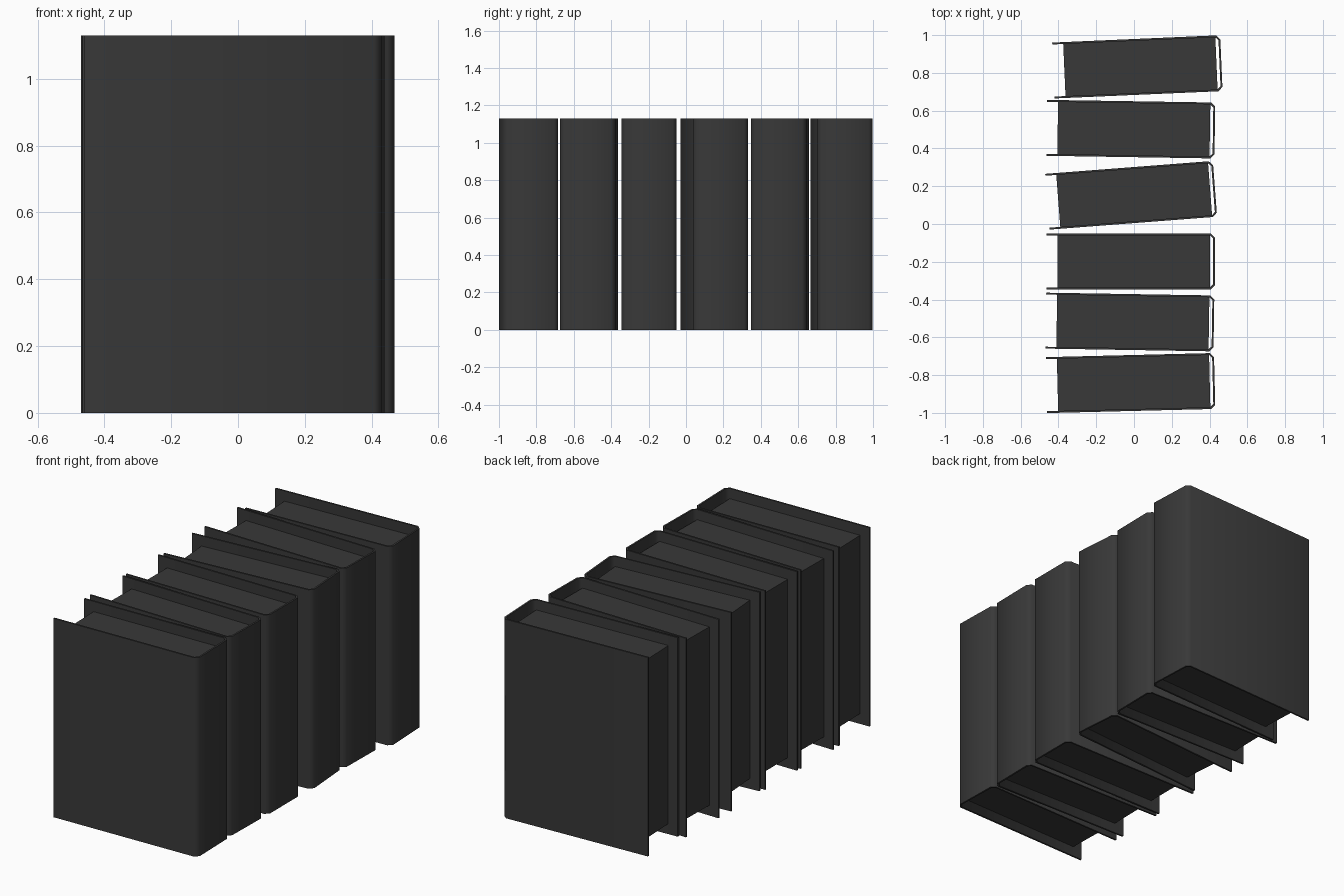
import bpy, bmesh
from math import radians

if "Cube" in bpy.data.objects:
    bpy.data.objects.remove(bpy.data.objects["Cube"])

L, T, H = 0.89, 0.296, 1.13      # book length, thickness, height
WALL, CH, INSET = 0.010, 0.022, 0.058

mat = bpy.data.materials.new("dark_grey")
mat.diffuse_color = (0.04, 0.04, 0.04, 1)
mat.use_nodes = True
mat.node_tree.nodes["Principled BSDF"].inputs["Base Color"].default_value = mat.diffuse_color


def extrude(name, outline, z0, z1, x, y, angle):
    """Closed xy outline pulled up from z0 to z1, then placed and turned."""
    bm = bmesh.new()
    face = bm.faces.new([bm.verts.new((px, py, z0)) for px, py in outline])
    top = bmesh.ops.extrude_face_region(bm, geom=[face])["geom"]
    bmesh.ops.translate(bm, vec=(0, 0, z1 - z0),
                        verts=[v for v in top if isinstance(v, bmesh.types.BMVert)])
    bmesh.ops.recalc_face_normals(bm, faces=bm.faces)
    me = bpy.data.meshes.new(name)
    bm.to_mesh(me)
    bm.free()
    me.materials.append(mat)
    ob = bpy.data.objects.new(name, me)
    bpy.context.collection.objects.link(ob)
    ob.location = (x, y, 0)
    ob.rotation_euler.z = radians(angle)
    return ob


def half(d):
    """Lower half of the cover section, moved inward by d."""
    k = CH - d * 0.586
    return [(-L / 2, -T / 2 + d), (L / 2 - d - k, -T / 2 + d), (L / 2 - d, -T / 2 + d + k)]


def section(d):
    low = half(d)
    return low + [(px, -py) for px, py in reversed(low)]


cover_outline = section(0) + section(WALL)[::-1]
px0, px1, py = -L / 2 + INSET, L / 2 - CH - 0.004, T / 2 - WALL
page_outline = [(px0, -py), (px1, -py), (px1, py), (px0, py)]

# Six books in a row: x centre, y centre, turn in degrees
books = [(-0.018, -0.842, 1.4), (-0.022, -0.519, -0.95), (-0.017, -0.198, 0.0),
         (-0.015, 0.152, 4.4), (-0.017, 0.502, -0.9), (0.018, 0.832, 2.5)]
for i, (x, y, a) in enumerate(books, 1):
    # wrap-around cover with bevelled spine
    cover = extrude(f"book_cover_{i}", cover_outline, 0, H, x, y, a)
    bpy.ops.object.select_all(action='DESELECT')
    cover.select_set(True)
    bpy.context.view_layer.objects.active = cover
    bpy.ops.object.shade_smooth_by_angle(angle=radians(50))
    # recessed page block
    extrude(f"page_block_{i}", page_outline, INSET, H - INSET, x, y, a)
